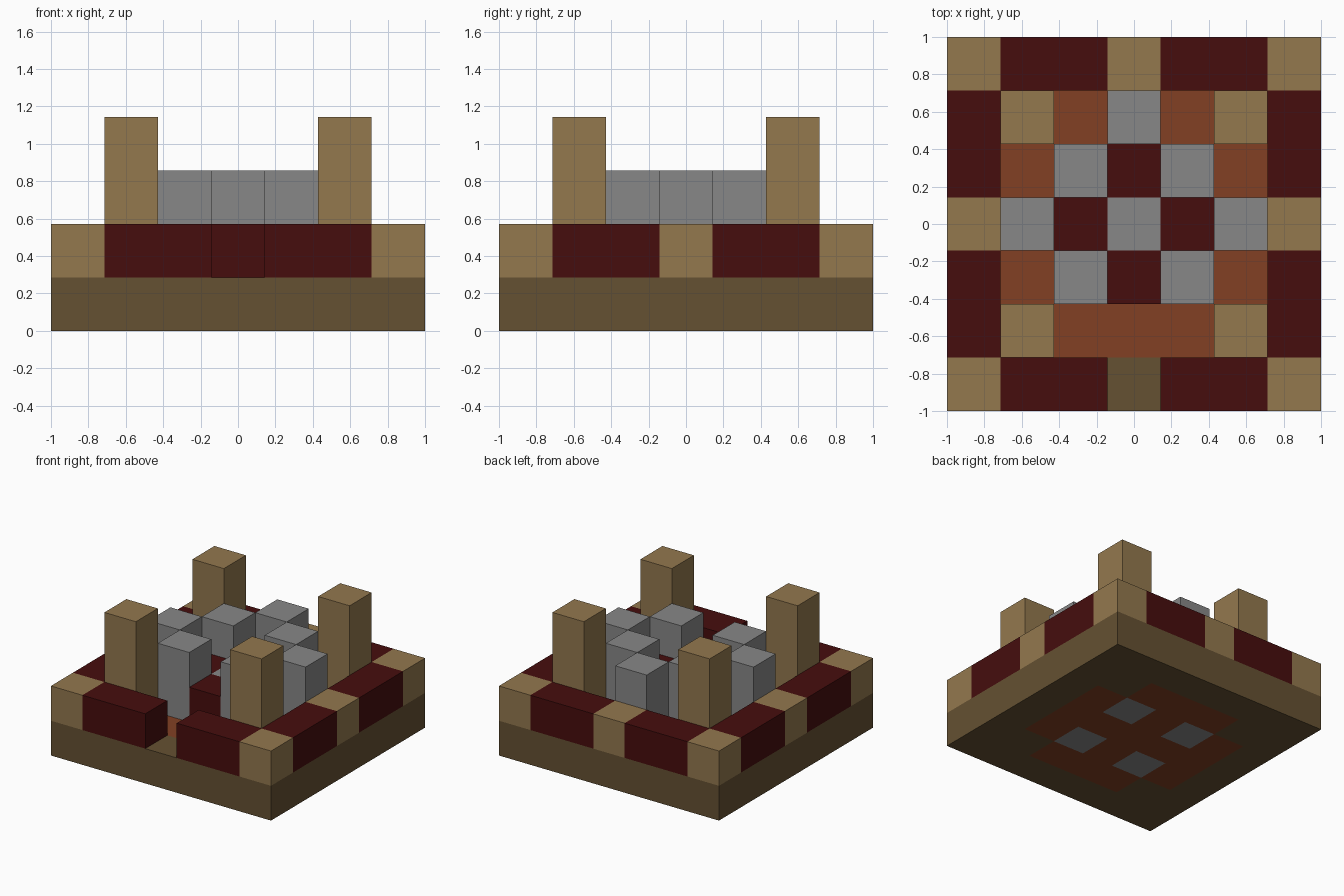
import bpy
import bmesh
from mathutils import Vector

if "Cube" in bpy.data.objects:
    bpy.data.objects.remove(bpy.data.objects["Cube"], do_unlink=True)

U = 2 / 7  # one block


def material(name, r, g, b):
    m = bpy.data.materials.new(name)
    m.use_nodes = True
    m.diffuse_color = (r, g, b, 1)
    m.node_tree.nodes["Principled BSDF"].inputs["Base Color"].default_value = (r, g, b, 1)
    return m


dark_wood = material("dark wood", 0.130, 0.082, 0.032)
tan_wood = material("tan wood", 0.292, 0.188, 0.076)
dark_red = material("dark red", 0.061, 0.004, 0.004)
orange = material("burnt orange", 0.223, 0.051, 0.017)
grey = material("stone grey", 0.242, 0.242, 0.242)


def blocks(name, mat, cells, low, high):
    """Solid made of grid cells from layer low to layer high, without inner faces."""
    cells = set(cells)
    bm = bmesh.new()
    up = Vector((0, 0, 1))
    for x, y in cells:
        centre = Vector((x, y, (low + high) / 2))
        half_z = up * (high - low) / 2
        for dx, dy in ((1, 0), (0, 1), (-1, 0), (0, -1)):
            if (x + dx, y + dy) in cells:
                continue
            out, side = Vector((dx, dy, 0)) / 2, Vector((-dy, dx, 0)) / 2
            corners = (-side - half_z, side - half_z, side + half_z, half_z - side)
            bm.faces.new([bm.verts.new((centre + out + c) * U) for c in corners])
        for s in (1, -1):
            a, b = Vector((s, 0, 0)) / 2, Vector((0, 1, 0)) / 2
            corners = (-a - b, a - b, a + b, b - a)
            bm.faces.new([bm.verts.new((centre + half_z * s + c) * U) for c in corners])
    bmesh.ops.remove_doubles(bm, verts=bm.verts, dist=1e-4)
    mesh = bpy.data.meshes.new(name)
    bm.to_mesh(mesh)
    bm.free()
    mesh.materials.append(mat)
    obj = bpy.data.objects.new(name, mesh)
    bpy.context.collection.objects.link(obj)


grid = [(x, y) for x in range(-3, 4) for y in range(-3, 4)]
ring = [c for c in grid if max(map(abs, c)) == 3]
corners = [c for c in grid if abs(c[0]) == abs(c[1]) == 2]
diagonals = [c for c in grid if abs(c[0]) == abs(c[1]) == 1]
inlay = [c for c in grid if c not in ring and c not in corners and c not in diagonals]
gate = (0, -3)

# Base slab with its floor inlay
blocks("base_slab", dark_wood, ring + corners, 0, 1)
blocks("floor_inlay", orange, inlay, 0, 1)

# Outer wall with an open gate at the front
wall_posts = [c for c in ring if c[0] * c[1] == 0 or abs(c[0]) == abs(c[1])]
blocks("wall_panels", dark_red, [c for c in ring if c not in wall_posts], 1, 2)
blocks("wall_posts", tan_wood, [c for c in wall_posts if c != gate], 1, 2)

# Tall corner towers
blocks("corner_towers", tan_wood, corners, 1, 4)

# Stone pillars; the diagonal ones pass through the floor
blocks("inner_pillars", grey, diagonals, 0, 3)
blocks("outer_pillars", grey, [(-2, 0), (2, 0), (0, 2)], 1, 3)

# Low centre platform
blocks("platform_arms", dark_red, [(-1, 0), (1, 0), (0, -1), (0, 1)], 1, 2)
blocks("platform_centre", grey, [(0, 0)], 1, 2)
